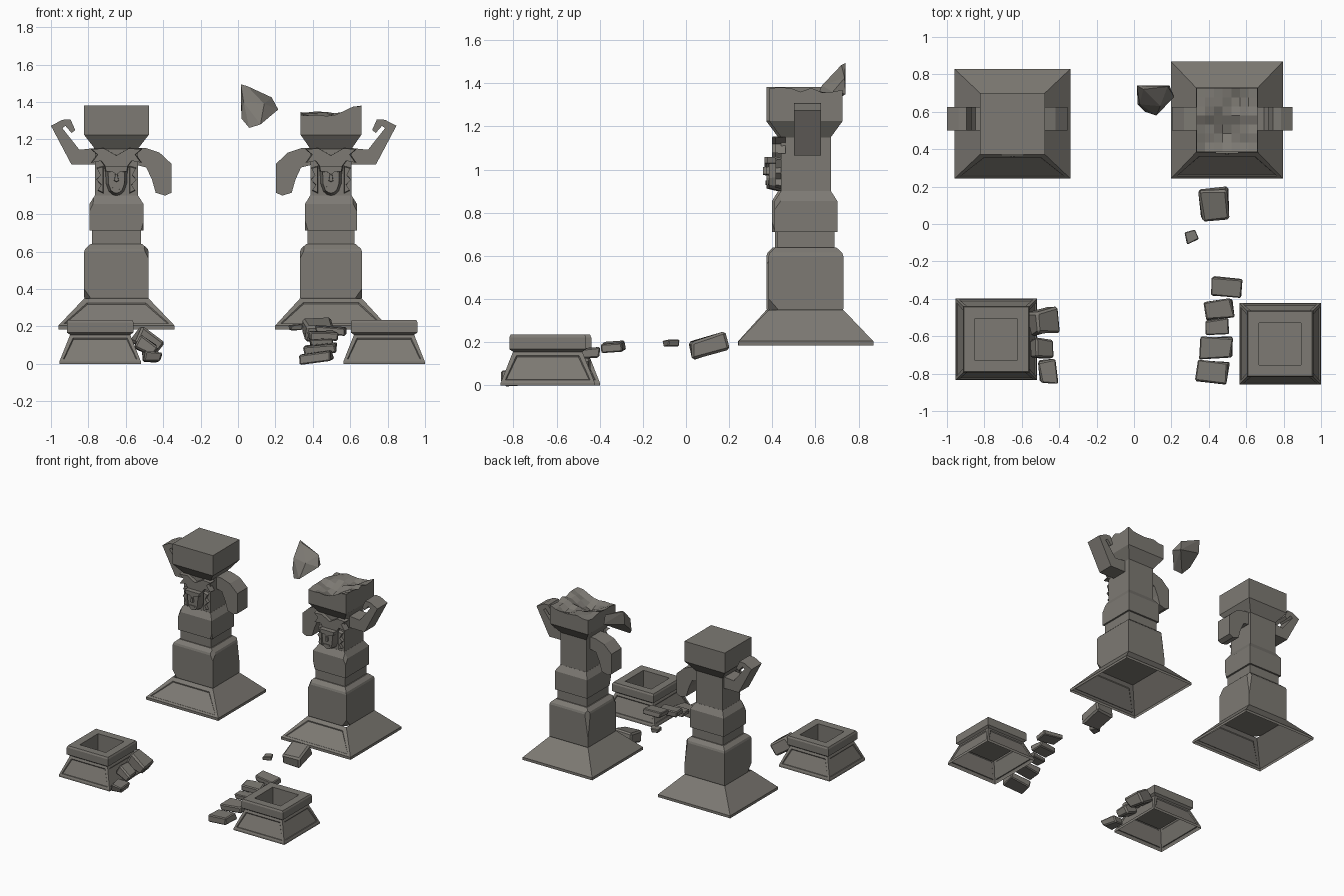
import bpy, bmesh, math, random
from mathutils import Vector, Matrix

if "Cube" in bpy.data.objects:
    bpy.data.objects.remove(bpy.data.objects["Cube"])

random.seed(4)
stone = bpy.data.materials.new("weathered_grey_stone")
stone.diffuse_color = (0.205, 0.193, 0.172, 1)
stone.use_nodes = True
stone.node_tree.nodes["Principled BSDF"].inputs["Base Color"].default_value = stone.diffuse_color


def finish(name, bm):
    bmesh.ops.recalc_face_normals(bm, faces=bm.faces)
    me = bpy.data.meshes.new(name)
    bm.to_mesh(me)
    bm.free()
    me.materials.append(stone)
    ob = bpy.data.objects.new(name, me)
    bpy.context.collection.objects.link(ob)
    return ob


def stack(name, c, s, rings, bottom=True, top=True, chips=(), panels=None):
    """Square rings (z, half width) lofted upward; chips = (point, normal) cuts."""
    bm = bmesh.new()
    loops = []
    for z, r in rings:
        loops.append([bm.verts.new((c[0] + a * r * s[0], c[1] + b * r * s[1], z))
                      for a, b in ((-1, -1), (1, -1), (1, 1), (-1, 1))])
    sides = []
    for lo, hi in zip(loops, loops[1:]):
        sides.append([bm.faces.new((lo[i], lo[(i + 1) % 4], hi[(i + 1) % 4], hi[i]))
                      for i in range(4)])
    if bottom:
        bm.faces.new(loops[0][::-1])
    if top:
        bm.faces.new(loops[-1])
    bm.normal_update()
    if panels:
        row, which, width, depth = panels
        for i in which:
            bmesh.ops.inset_individual(bm, faces=[sides[row][i]], thickness=width, depth=0)
            bmesh.ops.inset_individual(bm, faces=[sides[row][i]], thickness=0.006, depth=-depth)
    for p, n in chips:
        bmesh.ops.bisect_plane(bm, geom=bm.verts[:] + bm.edges[:] + bm.faces[:],
                               plane_co=(c[0] + p[0], c[1] + p[1], p[2]),
                               plane_no=n, clear_outer=True)
        bmesh.ops.holes_fill(bm, edges=[e for e in bm.edges if e.is_boundary])
    return finish(name, bm)


def prism(name, pts, cx, side, y0, y1, front_scale=1.0):
    """Outline in x/z extruded in y; the front can shrink for a carved look."""
    bm = bmesh.new()
    mz = sum(p[1] for p in pts) / len(pts)
    mx = sum(p[0] for p in pts) / len(pts)
    front = [bm.verts.new((cx + side * (mx + (x - mx) * front_scale), y0,
                           mz + (z - mz) * front_scale)) for x, z in pts]
    back = [bm.verts.new((cx + side * x, y1, z)) for x, z in pts]
    n = len(pts)
    caps = [bm.faces.new(front), bm.faces.new(back[::-1])]
    for i in range(n):
        bm.faces.new((front[i], back[i], back[(i + 1) % n], front[(i + 1) % n]))
    bmesh.ops.recalc_face_normals(bm, faces=bm.faces)
    bmesh.ops.triangulate(bm, faces=caps)
    return finish(name, bm)


def sym(half):
    """Close a right-half outline (top to bottom) with its mirror."""
    return half + [(-x, z) for x, z in reversed(half) if x > 0]


def rock(name, c, size, rot=(0, 0, 0), jitter=0.12):
    """Chipped block: jittered, bevelled cube."""
    bm = bmesh.new()
    bmesh.ops.create_cube(bm, size=1)
    for v in bm.verts:
        v.co += Vector([random.uniform(-jitter, jitter) for _ in range(3)])
    bmesh.ops.scale(bm, vec=size, verts=bm.verts)
    bmesh.ops.bevel(bm, geom=bm.edges[:], offset=min(size) * 0.14, segments=1, affect='EDGES')
    for i, axis in enumerate("XYZ"):
        bmesh.ops.rotate(bm, verts=bm.verts, matrix=Matrix.Rotation(math.radians(rot[i]), 3, axis))
    bmesh.ops.translate(bm, verts=bm.verts, vec=c)
    return finish(name, bm)


RAISED = [(-.35, 1.273), (-.289, 1.305), (-.246, 1.308), (-.22, 1.25), (-.24, 1.235),
          (-.273, 1.273), (-.289, 1.26), (-.198, 1.145), (-.10, 1.155), (-.10, 1.065), (-.24, 1.065)]
LOWERED = [(.10, 1.155), (.155, 1.155), (.23, 1.13), (.294, 1.07), (.294, .915),
           (.26, .90), (.21, .915), (.19, .985), (.16, 1.05), (.10, 1.065)]
CREST = sym([(0, 1.115), (.07, 1.155), (.14, 1.15), (.105, 1.12), (.137, 1.075),
             (.085, 1.085), (.055, 1.045), (0, 1.05)])
MASK = sym([(.062, 1.055), (.058, .965), (.042, .92), (.02, .902), (0, .897)])
CURL = [(.07, 1.06), (.105, 1.05), (.085, 1.01), (.108, .985), (.08, .955), (.1, .925), (.07, .91)]


def pillar(tag, c, s, side):
    # stepped column, hollow under the sloping foot
    stack(tag + "_foot", c, s, [(.185, .303), (.205, .303), (.35, .168)],
          bottom=False, top=False, panels=(1, (0,), .035, .006))
    stack(tag + "_plinth", c, s,
          [(.345, .164), (.355, .168), (.60, .168), (.615, .163), (.64, .136)],
          chips=(((-side * .14, -.168, .36), (-side, -.8, -.7)),
                 ((side * .155, -.16, .60), (side, -.6, .5)),
                 ((side * .163, .163, .5), (side, 1, .15))))
    stack(tag + "_neck", c, s, [(.63, .128), (.72, .128)])
    stack(tag + "_collar", c, s, [(.712, .141), (.855, .141), (.90, .113)],
          chips=(((-side * .13, -.14, .84), (-side, -.7, .5)),
                 ((side * .138, -.138, .74), (side, -1, -.3))))
    stack(tag + "_shaft", c, s, [(.895, .112), (1.16, .112)])
    # side arms
    prism(tag + "_raised_arm", RAISED, c[0], side, .5, .625)
    prism(tag + "_lowered_arm", LOWERED, c[0], side, .5, .625)
    # carved mask and crest on the front
    f = c[1] - .112 * s[1]
    prism(tag + "_crest", CREST, c[0], 1, f - .028, f + .02, .95)
    prism(tag + "_mask", MASK, c[0], 1, f - .055, f + .01, .72)
    prism(tag + "_brow", sym([(.066, 1.06), (.06, 1.03), (.02, 1.025), (0, 1.01)]),
          c[0], 1, f - .064, f, .92)
    prism(tag + "_nose", sym([(.008, 1.02), (.016, .975), (0, .968)]), c[0], 1, f - .07, f - .02, .7)
    prism(tag + "_mouth", sym([(.026, .95), (.016, .932), (0, .928)]), c[0], 1, f - .06, f - .02, .9)
    for d in (-1, 1):
        prism(tag + "_curl", CURL, c[0], d, f - .025, f + .01, .92)


LC, LS = (-.65, .536), (1.025, .97)
RC, RS = (.497, .556), (.985, 1.03)
pillar("left_pillar", LC, LS, 1)
pillar("right_pillar", RC, RS, -1)

# intact capital on the left
stack("left_capital", LC, LS, [(1.15, .112), (1.225, .169), (1.382, .169)])

# broken capital on the right: uneven grid top with walls dropped from its rim
stack("right_capital_flare", RC, RS, [(1.15, .112), (1.225, .165)], top=False)
bm = bmesh.new()
bmesh.ops.create_grid(bm, x_segments=7, y_segments=7, size=.165)
for v in bm.verts:
    x, y = v.co.x, v.co.y
    v.co.z = (1.355 + .10 * x - .065 * math.exp(-((x + .02) ** 2 + (y + .06) ** 2) / .009)
              - .04 * math.exp(-((x - .07) ** 2 + (y - .12) ** 2) / .004)
              + random.uniform(-.012, .012))
rim = [e for e in bm.edges if e.is_boundary]
new = bmesh.ops.extrude_edge_only(bm, edges=rim)["geom"]
for v in new:
    if isinstance(v, bmesh.types.BMVert):
        v.co.z = 1.225
bmesh.ops.scale(bm, vec=(RS[0], RS[1], 1), verts=bm.verts)
bmesh.ops.translate(bm, vec=(RC[0], RC[1], 0), verts=bm.verts)
finish("right_capital_broken", bm)

# floating shard broken off the right capital
bm = bmesh.new()
for p in ((.015, .74, 1.495), (.05, .72, 1.485), (.18, .735, 1.425), (.215, .68, 1.36),
          (.12, .58, 1.28), (.06, .6, 1.262), (.02, .64, 1.31), (.015, .73, 1.39),
          (.14, .63, 1.39), (.19, .74, 1.35), (.03, .64, 1.40)):
    bm.verts.new(p)
bmesh.ops.convex_hull(bm, input=bm.verts)
finish("floating_shard", bm)

# small hollow pedestals with panelled slopes
for tag, c in (("left", (-.737, -.617)), ("right", (.781, -.641))):
    stack(tag + "_pedestal_base", c, (1, 1), [(0, .218), (.012, .218), (.158, .16)],
          bottom=False, top=False, panels=(1, (0, 1, 2, 3), .026, .006))
    stack(tag + "_pedestal_rim", c, (1, 1),
          [(.155, .16), (.168, .178), (.222, .178), (.235, .172), (.235, .112), (.10, .112)],
          bottom=False)

# rubble leaning on the left pedestal
rock("left_rubble_top", (-.487, -.52, .125), (.13, .13, .09), (0, 35, 8))
rock("left_rubble_middle", (-.485, -.66, .09), (.11, .10, .07), (0, 30, 0))
rock("left_rubble_low", (-.462, -.785, .04), (.09, .135, .055), (0, 5, 10))

# row of stepping blocks beside the right pedestal
for i, (x, y, z, w, d, h, r) in enumerate((
        (.493, -.34, .178, .155, .105, .04, -5), (.448, -.455, .15, .155, .10, .05, 6),
        (.443, -.55, .115, .12, .08, .04, 5), (.44, -.662, .078, .175, .115, .05, 0),
        (.417, -.788, .034, .16, .115, .05, -6))):
    rock(f"step_block_{i + 1}", (x, y, z), (w, d, h), (3, 4 - 3 * i, r), .07)

# floating blocks between the pillar and the steps
rock("floating_block", (.432, .105, .182), (.16, .18, .085), (16, 0, 5), .08)
rock("floating_pebble", (.305, -.068, .195), (.06, .055, .03), (0, 0, 20))
